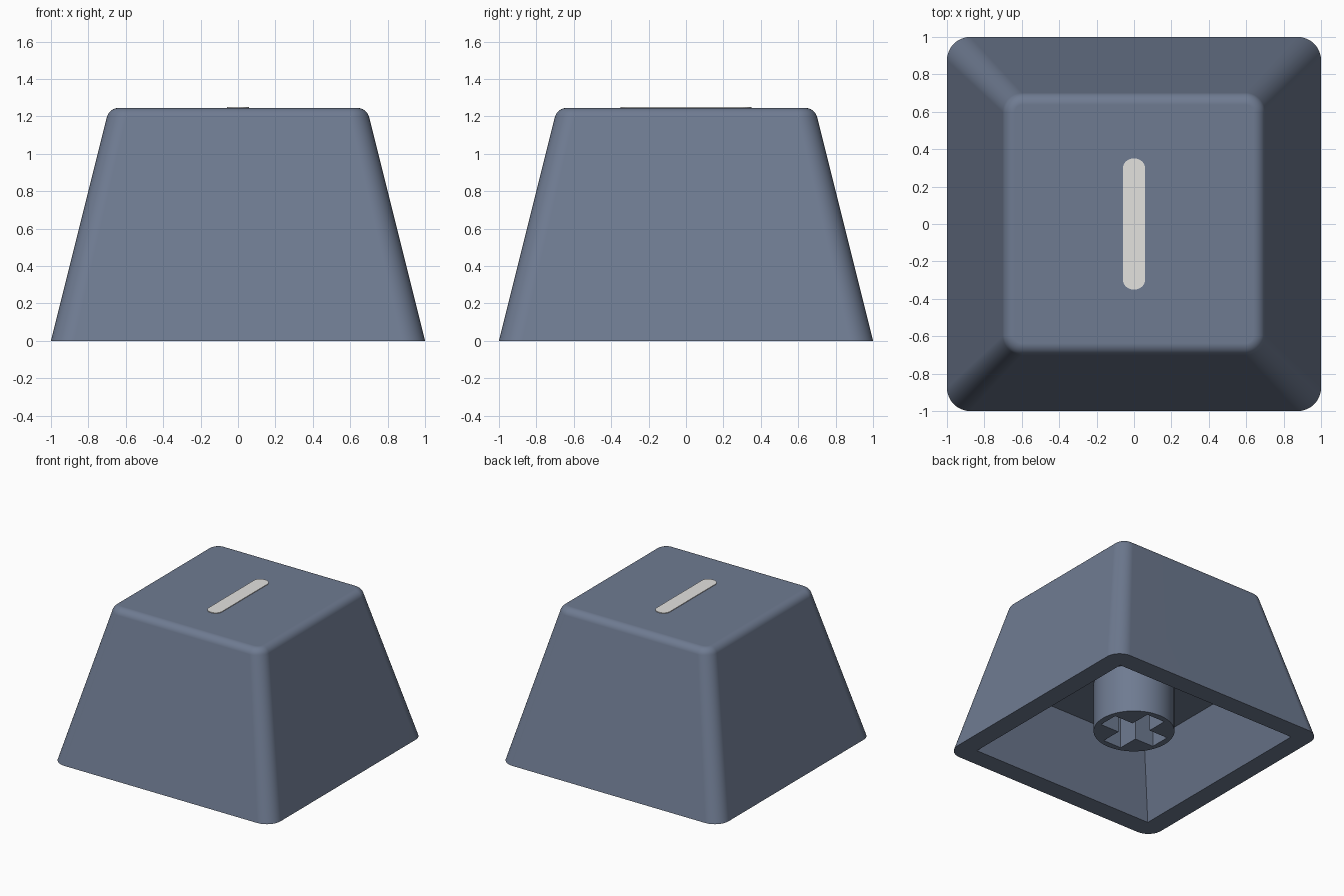
import bpy, bmesh, math

cube = bpy.data.objects.get("Cube")
if cube:
    bpy.data.objects.remove(cube, do_unlink=True)


def make_material(name, rgb):
    mat = bpy.data.materials.new(name)
    mat.use_nodes = True
    colour = (*rgb, 1.0)
    mat.diffuse_color = colour
    bsdf = mat.node_tree.nodes["Principled BSDF"]
    bsdf.inputs["Base Color"].default_value = colour
    bsdf.inputs["Roughness"].default_value = 0.6
    return mat


slate = make_material("slate_blue", (0.158, 0.198, 0.285))
pale = make_material("pale_grey", (0.77, 0.76, 0.74))


def finish(name, bm, mat):
    bmesh.ops.recalc_face_normals(bm, faces=bm.faces)
    mesh = bpy.data.meshes.new(name)
    bm.to_mesh(mesh)
    bm.free()
    mesh.materials.append(mat)
    obj = bpy.data.objects.new(name, mesh)
    bpy.context.collection.objects.link(obj)
    return obj


def smooth(obj):
    bpy.ops.object.select_all(action='DESELECT')
    obj.select_set(True)
    bpy.context.view_layer.objects.active = obj
    bpy.ops.object.shade_smooth_by_angle(angle=math.radians(35))


def rounded_rect(hx, hy, r, seg):
    """Outline points, counter-clockwise, seg + 1 per corner."""
    pts = []
    for k, (sx, sy) in enumerate(((1, 1), (-1, 1), (-1, -1), (1, -1))):
        for i in range(seg + 1):
            a = math.radians(90 * (k + i / seg))
            pts.append((sx * (hx - r) + r * math.cos(a),
                        sy * (hy - r) + r * math.sin(a)))
    return pts


def ring(bm, pts, z):
    return [bm.verts.new((x, y, z)) for x, y in pts]


def bridge(bm, a, b):
    n = len(a)
    for i in range(n):
        j = (i + 1) % n
        bm.faces.new((a[i], a[j], b[j], b[i]))


def prism(bm, pts, z0, z1):
    low, high = ring(bm, pts, z0), ring(bm, pts, z1)
    bridge(bm, low, high)
    bm.faces.new(low)
    bm.faces.new(high)


# Cap: tapered outer shell with a rounded top edge and a square cavity below
SEG, TOP, FILLET = 10, 1.245, 0.065
CEILING = 0.51
bm = bmesh.new()
rings = [ring(bm, rounded_rect(1.0, 1.0, 0.125, SEG), 0)]
for i in range(9):
    t = math.radians(14 + 76 * i / 8)
    grow = FILLET * math.cos(t)
    rings.append(ring(bm, rounded_rect(0.638 + grow, 0.638 + grow, 0.04 + grow, SEG),
                      TOP - FILLET + FILLET * math.sin(t)))
for a, b in zip(rings, rings[1:]):
    bridge(bm, a, b)
bm.faces.new(rings[-1])

corners = ((1, 1), (-1, 1), (-1, -1), (1, -1))
mouth = ring(bm, [(0.84 * x, 0.84 * y) for x, y in corners], 0)
ceiling = ring(bm, [(0.64 * x, 0.64 * y) for x, y in corners], CEILING)
bridge(bm, mouth, ceiling)
bm.faces.new(ceiling)
# bottom rim, one face per side, split at the middle of each corner
outer, step = rings[0], SEG + 1
for k in range(4):
    start = k * step + SEG // 2
    side = [outer[(start + i) % len(outer)] for i in range(step + 1)]
    bm.faces.new(side + [mouth[(k + 1) % 4], mouth[k]])
cap = finish("cap_shell", bm, slate)
smooth(cap)
weighted = cap.modifiers.new("weighted_normals", 'WEIGHTED_NORMAL')
weighted.keep_sharp = True

# Stem: cylinder hanging from the cavity ceiling, with a cross-shaped socket
bm = bmesh.new()
circle = [(0.305 * math.cos(math.tau * i / 64), 0.305 * math.sin(math.tau * i / 64))
          for i in range(64)]
prism(bm, circle, 0.11, CEILING + 0.02)
stem = finish("stem", bm, slate)

L, W = 0.255, 0.083
cross = []
for k in range(4):
    c, s = ((1, 0), (0, 1), (-1, 0), (0, -1))[k]
    for x, y in ((L, -W), (L, W), (W, W)):
        cross.append((x * c - y * s, x * s + y * c))
bm = bmesh.new()
prism(bm, cross, 0.0, CEILING - 0.01)
cutter = finish("socket_cutter", bm, slate)
cutter.hide_render = True

cut = stem.modifiers.new("socket", 'BOOLEAN')
cut.operation = 'DIFFERENCE'
cut.solver = 'EXACT'
cut.object = cutter
bpy.ops.object.select_all(action='DESELECT')
stem.select_set(True)
bpy.context.view_layer.objects.active = stem
bpy.ops.object.modifier_apply(modifier=cut.name)
bpy.data.objects.remove(cutter, do_unlink=True)
smooth(stem)

# Raised bar on the top face
bm = bmesh.new()
prism(bm, rounded_rect(0.06, 0.35, 0.055, 8), TOP - 0.002, TOP + 0.005)
finish("top_bar", bm, pale)
